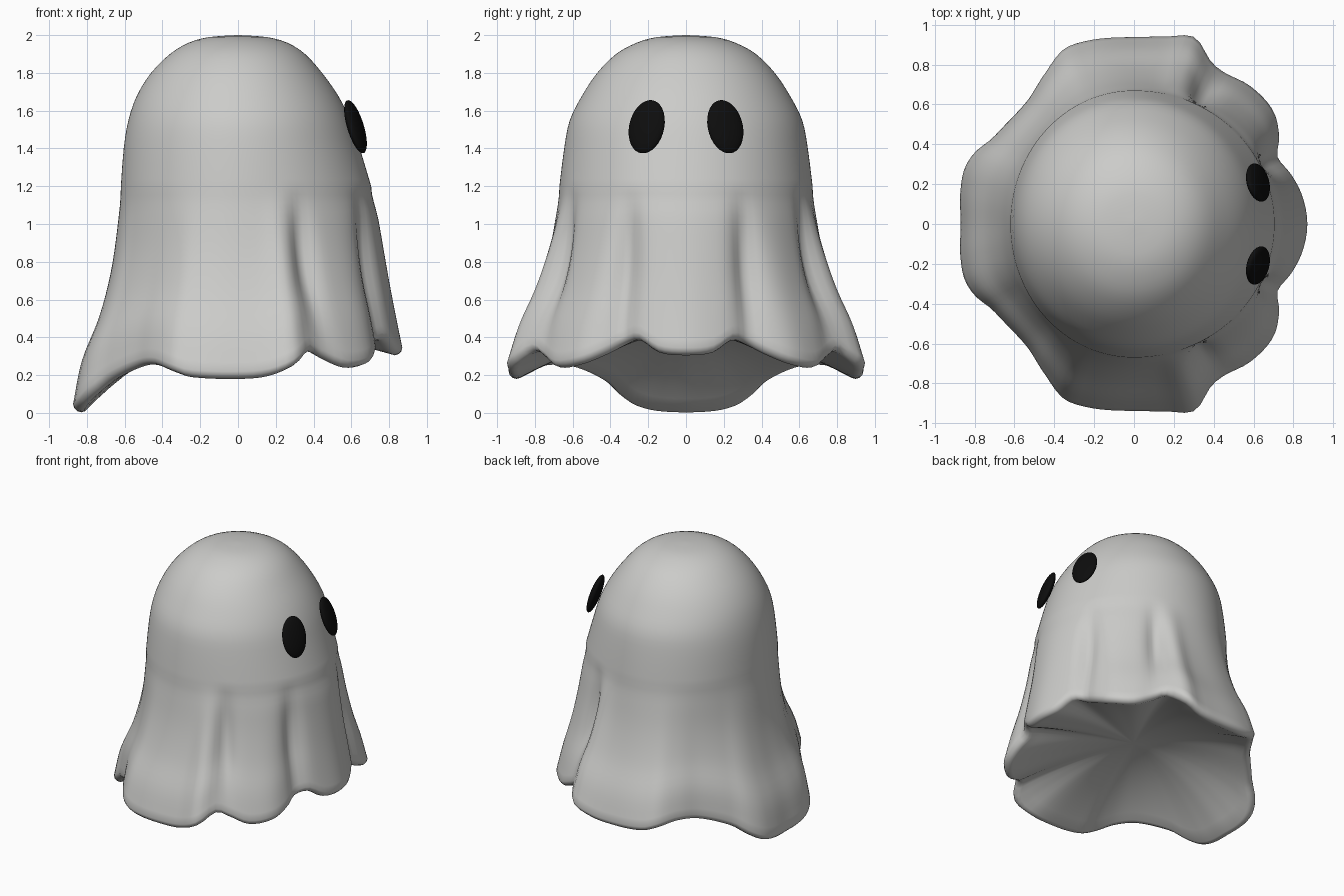
import bpy, bmesh, math
from mathutils import Vector, Matrix

if "Cube" in bpy.data.objects:
    bpy.data.objects.remove(bpy.data.objects["Cube"])

N = 144  # columns around the sheet

# hem, mirrored in y: angle from +x, radius, height
HEM = [(0, .87, .305), (10, .855, .32), (18, .825, .385), (25, .795, .36), (31, .85, .31),
       (39, .90, .26), (50, .905, .24), (59, .885, .29), (65, .905, .325), (72, .985, .25),
       (80, .955, .195), (90, .938, .18), (106, .95, .19), (112, .945, .22), (121, .875, .255),
       (132, .815, .24), (148, .828, .165), (156, .877, .09), (162, .895, .04),
       (169, .887, .012), (180, .87, .003)]

# dome silhouette: z, back, side and front radius
DOME = [(2, 0, 0, 0), (1.99, .15, .15, .15), (1.96, .26, .26, .26), (1.9, .36, .37, .355),
        (1.8, .46, .47, .445), (1.68, .535, .55, .53), (1.55, .58, .615, .595),
        (1.4, .605, .645, .645), (1.2, .62, .67, .705)]
# skirt silhouette: share of the way down to the hem, back, side, front radius
SKIRT = [(0, .62, .67, .705), (.2, .64, .695, .742), (.4, .675, .735, .772),
         (.6, .735, .795, .802), (.8, .825, .88, .835), (1, .87, .938, .87)]


def material(name, v):
    m = bpy.data.materials.new(name)
    m.diffuse_color = (*v, 1)
    m.use_nodes = True
    m.node_tree.nodes["Principled BSDF"].inputs["Base Color"].default_value = m.diffuse_color
    return m


def spline(rows, x):
    """Cubic interpolation of table rows by first column."""
    i = 0
    while i < len(rows) - 2 and x > rows[i + 1][0]:
        i += 1
    a, b = rows[i], rows[i + 1]
    p, q = rows[max(i - 1, 0)], rows[min(i + 2, len(rows) - 1)]
    h = b[0] - a[0]
    t = (x - a[0]) / h
    out = []
    for k in range(1, len(a)):
        ma = (b[k] - p[k]) / (b[0] - p[0]) * h if i else 0
        mb = (q[k] - a[k]) / (q[0] - a[0]) * h if i < len(rows) - 2 else 0
        if rows is SKIRT and i == len(rows) - 2:
            mb = b[k] - a[k]
        out.append((2*t**3 - 3*t*t + 1) * a[k] + (t**3 - 2*t*t + t) * ma
                   + (3*t*t - 2*t**3) * b[k] + (t**3 - t*t) * mb)
    return out


def blend(back, side, front, ang):
    c = math.cos(ang)
    return side * (1 - c * c) + (front if c > 0 else back) * c * c


def bump(deg, centre, width):
    return math.exp(-((deg - centre) / width) ** 2)


def column(j):
    """Points from the crown down to the hem and in under the cap."""
    ang = 2 * math.pi * j / N
    deg = math.degrees(ang)
    deg = min(deg, 360 - deg)
    hr, hz = spline(HEM, deg)
    pts = []
    indexed = [(i,) + row for i, row in enumerate(DOME)]
    for k in range(1, 25):
        z, b, s, f = spline(indexed, k / 3)
        pts.append((blend(b, s, f, ang), z))
    fold = hr - blend(*SKIRT[-1][1:], ang)
    for k in range(1, 21):
        s = k / 20
        r = blend(*spline(SKIRT, s), ang) + fold * s ** 1.2
        crease = bump(deg, 25, 5) * .035 + bump(deg, 62, 4.5) * .045 - bump(deg, 72, 6) * .015
        r -= crease * math.sin(math.pi * s) ** 1.3
        pts.append((r, 1.2 - s * (1.2 - hz - .04)))
    # rounded hem edge
    pts += [(hr - .006, hz + .02), (hr - .02, hz + .006), (hr - .04, hz), (hr - .06, hz + .006)]
    # hollowed underside
    for k in range(1, 12):
        u = k / 12
        pts.append(((hr - .06) * (1 - u), hz + .006 + (.42 - hz) * (1 - (1 - u) ** 2)))
    return [(r * math.cos(ang), r * math.sin(ang), z) for r, z in pts]


# draped sheet body
bm = bmesh.new()
cols = [[bm.verts.new(p) for p in column(j)] for j in range(N)]
top, under = bm.verts.new((0, 0, 2)), bm.verts.new((0, 0, .425))
for j in range(N):
    a, b = cols[j], cols[(j + 1) % N]
    bm.faces.new((top, a[0], b[0]))
    for i in range(len(a) - 1):
        bm.faces.new((a[i], a[i + 1], b[i + 1], b[i]))
    bm.faces.new((a[-1], under, b[-1]))
bmesh.ops.recalc_face_normals(bm, faces=bm.faces)
me = bpy.data.meshes.new("sheet_body")
bm.to_mesh(me)
bm.free()
me.shade_smooth()
me.materials.append(material("pale grey cloth", (.6, .6, .585)))
bpy.context.collection.objects.link(bpy.data.objects.new("sheet_body", me))

# oval eyes lying on the sloping face
black = material("eye black", (.004, .004, .004))
for side, name in ((1, "left_eye"), (-1, "right_eye")):
    bm = bmesh.new()
    bmesh.ops.create_uvsphere(bm, u_segments=32, v_segments=16, radius=1)
    az, el = math.radians(18 * side), math.radians(-18)
    mat = (Matrix.Translation((.622, .208 * side, 1.515)) @ Matrix.Rotation(az, 4, 'Z')
           @ Matrix.Rotation(el, 4, 'Y') @ Matrix.Rotation(math.radians(5 * side), 4, 'X')
           @ Matrix.Diagonal((.035, .098, .148, 1)))
    bm.transform(mat)
    me = bpy.data.meshes.new(name)
    bm.to_mesh(me)
    bm.free()
    me.shade_smooth()
    me.materials.append(black)
    bpy.context.collection.objects.link(bpy.data.objects.new(name, me))
